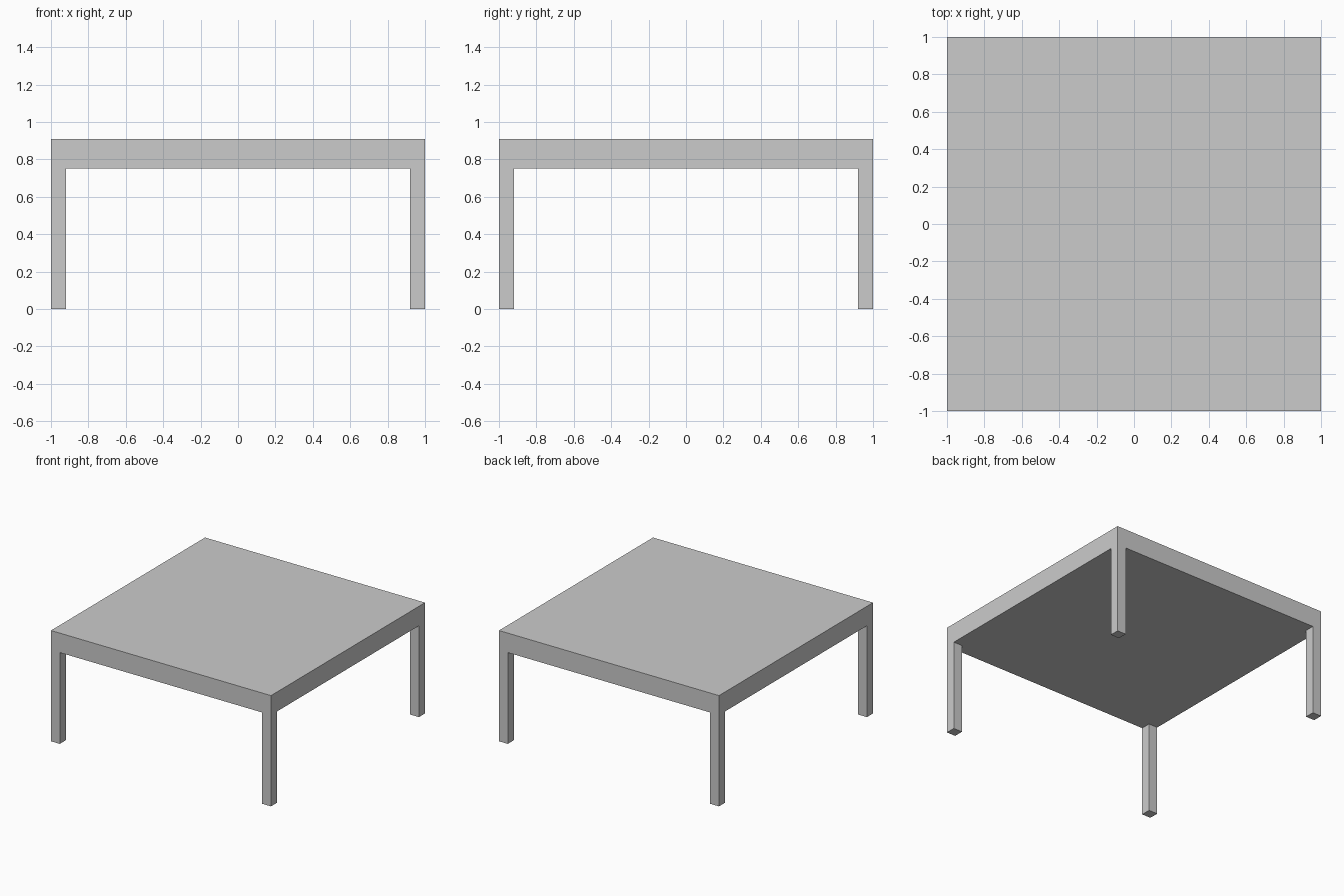
import bpy
import bmesh
from mathutils import Matrix, Vector

if "Cube" in bpy.data.objects:
    bpy.data.objects.remove(bpy.data.objects["Cube"])

HALF = 1.0        # half width of the square top
LEG = 0.08        # leg thickness
UNDER = 0.75      # underside of the top
TOP = 0.91        # overall height

bm = bmesh.new()

# Thick square top
bmesh.ops.create_cube(
    bm, size=1.0,
    matrix=Matrix.Translation((0, 0, (UNDER + TOP) / 2))
    @ Matrix.Diagonal((2 * HALF, 2 * HALF, TOP - UNDER, 1)))

# Cut the leg outlines into it
for axis in (Vector((1, 0, 0)), Vector((0, 1, 0))):
    for side in (-1, 1):
        bmesh.ops.bisect_plane(
            bm, geom=bm.verts[:] + bm.edges[:] + bm.faces[:],
            plane_co=axis * side * (HALF - LEG), plane_no=axis)

# Pull the four corner squares down to the floor as flush legs
bm.normal_update()
corners = []
for f in bm.faces:
    c = f.calc_center_median()
    if f.normal.z < -0.5 and min(abs(c.x), abs(c.y)) > HALF - LEG:
        corners.append(f)
legs = bmesh.ops.extrude_face_region(bm, geom=corners)["geom"]
for v in legs:
    if isinstance(v, bmesh.types.BMVert):
        v.co.z = 0.0
bmesh.ops.delete(bm, geom=[f for f in corners if f.is_valid], context='FACES_ONLY')

# Merge the flat faces left by the cuts
bmesh.ops.dissolve_limit(bm, angle_limit=0.01, verts=bm.verts[:], edges=bm.edges[:])
bmesh.ops.recalc_face_normals(bm, faces=bm.faces[:])

mesh = bpy.data.meshes.new("table")
bm.to_mesh(mesh)
bm.free()
bpy.context.collection.objects.link(bpy.data.objects.new("table", mesh))
